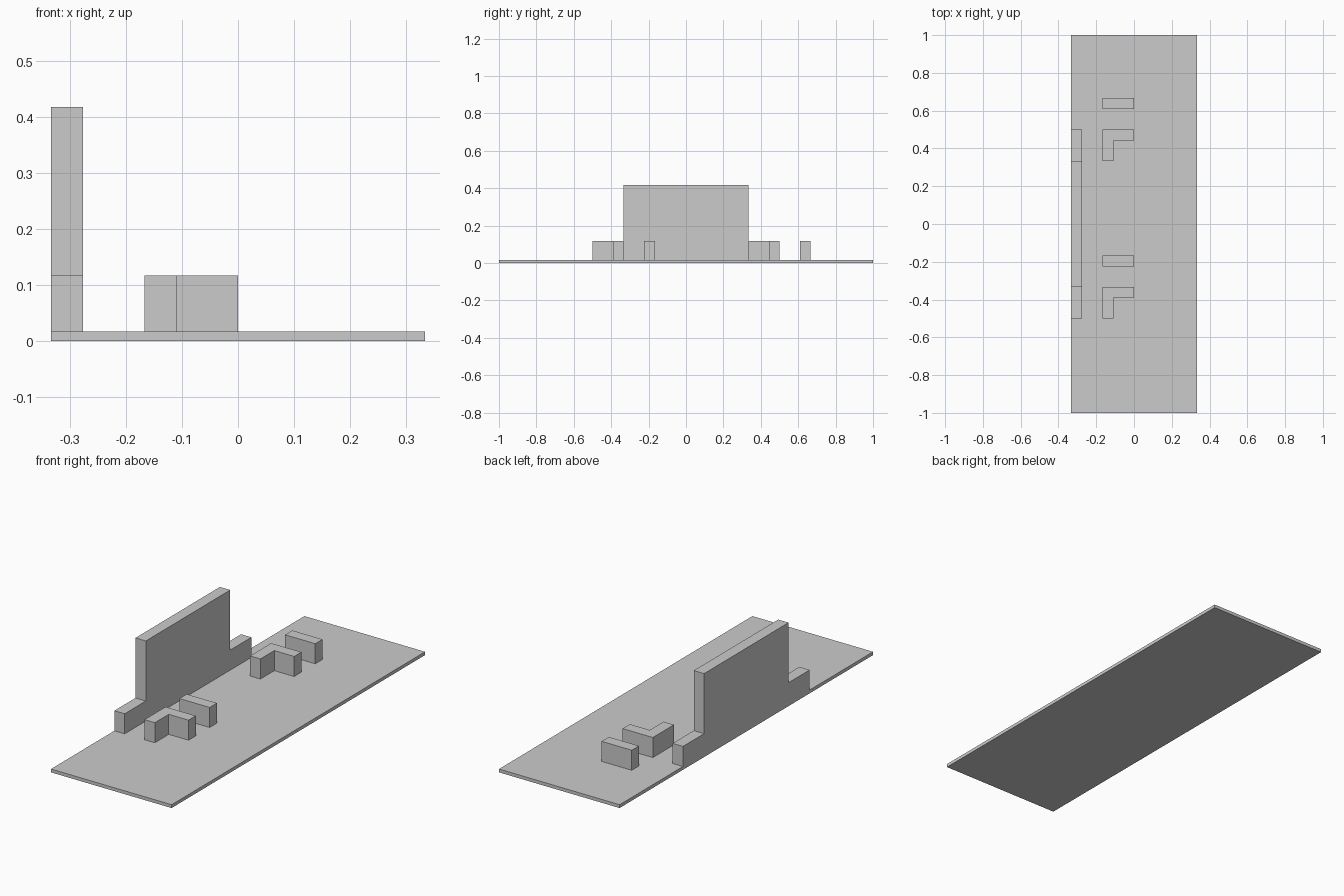
import bpy, bmesh
from mathutils import Vector

if "Cube" in bpy.data.objects:
    bpy.data.objects.remove(bpy.data.objects["Cube"])

BASE_TOP = 0.0167   # top of the slab
LOW = 0.117         # top of the low blocks
HIGH = 0.417        # top of the tall wall
T = 0.057           # wall thickness


def prism(name, profile, direction):
    """Extrude a closed profile of 3D points along a direction."""
    bm = bmesh.new()
    face = bm.faces.new([bm.verts.new(p) for p in profile])
    ext = bmesh.ops.extrude_face_region(bm, geom=[face], use_keep_orig=True)
    moved = [g for g in ext["geom"] if isinstance(g, bmesh.types.BMVert)]
    bmesh.ops.translate(bm, verts=moved, vec=Vector(direction))
    bmesh.ops.recalc_face_normals(bm, faces=bm.faces[:])
    mesh = bpy.data.meshes.new(name)
    bm.to_mesh(mesh)
    bm.free()
    obj = bpy.data.objects.new(name, mesh)
    bpy.context.collection.objects.link(obj)
    return obj


def upright(name, plan, z0, z1):
    """Raise a floor plan of (x, y) points from z0 to z1."""
    return prism(name, [(x, y, z0) for x, y in plan], (0, 0, z1 - z0))


def rect(x0, x1, y0, y1):
    return [(x0, y0), (x1, y0), (x1, y1), (x0, y1)]


# Ground slab
upright("base_slab", rect(-0.3333, 0.3333, -1, 1), 0, BASE_TOP)

# Stepped back wall: tall centre with a low shoulder at each end
half = [(0.5, BASE_TOP), (0.5, LOW), (0.3333, LOW), (0.3333, HIGH)]
outline = half + [(-y, z) for y, z in reversed(half)]
prism("stepped_wall", [(-0.3333, y, z) for y, z in outline], (T, 0, 0))

# Two matching groups: an L-shaped corner block and a straight bar
x0, x1 = -0.1667, 0.0
for label, y in (("front", -0.5), ("rear", 0.3333)):
    top = y + 0.1667
    corner = [(x0, y), (x0 + T, y), (x0 + T, top - T),
              (x1, top - T), (x1, top), (x0, top)]
    upright(label + "_corner_block", corner, BASE_TOP, LOW)
    end = y + 0.3333
    upright(label + "_straight_block", rect(x0, x1, end - T, end), BASE_TOP, LOW)
